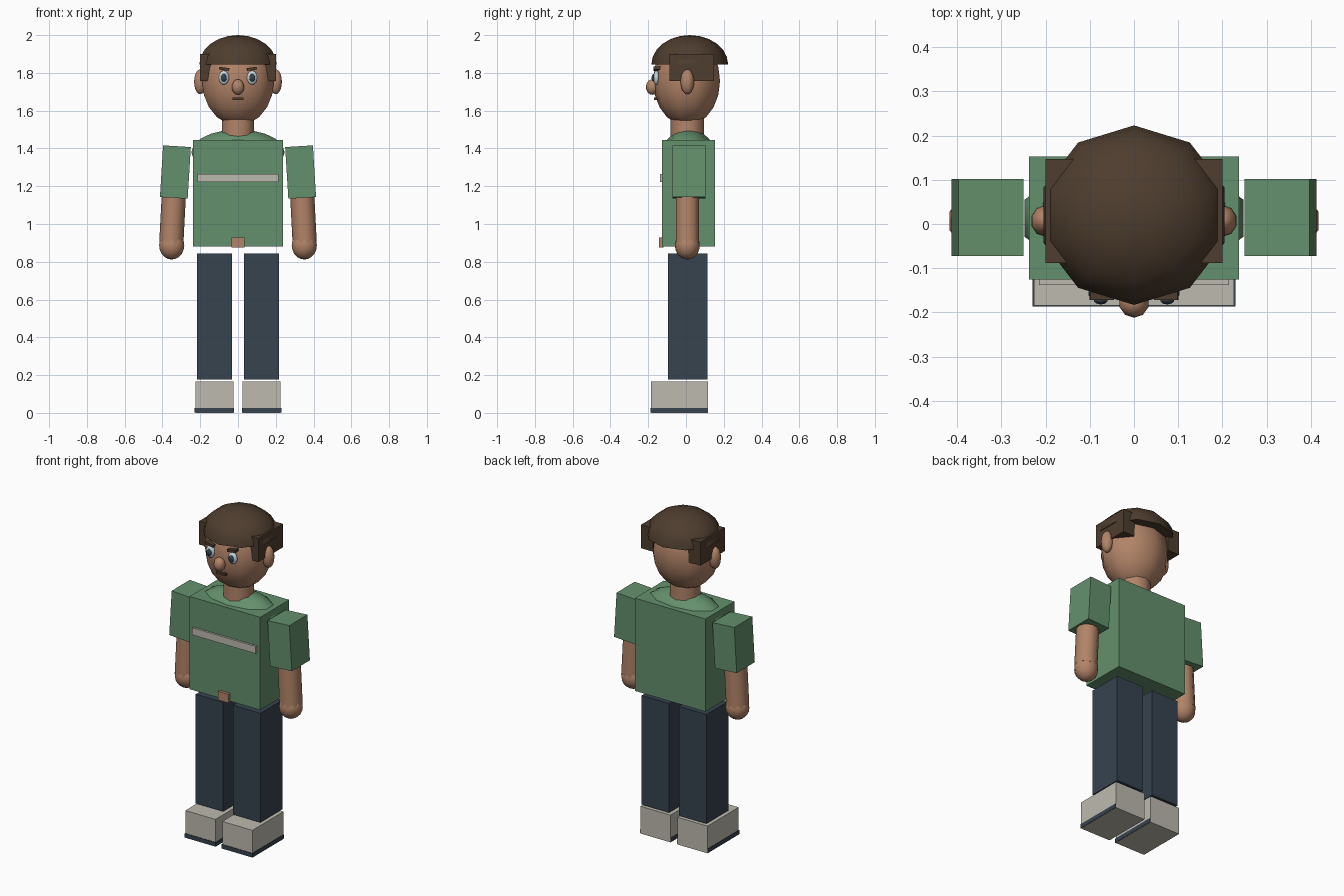
import bpy, bmesh, math
from mathutils import Matrix, Vector

if "Cube" in bpy.data.objects:
    bpy.data.objects.remove(bpy.data.objects["Cube"])


def material(name, rgb):
    m = bpy.data.materials.new(name)
    lin = [((c / 255 + 0.055) / 1.055) ** 2.4 for c in rgb]
    m.diffuse_color = (*lin, 1)
    m.use_nodes = True
    m.node_tree.nodes["Principled BSDF"].inputs["Base Color"].default_value = m.diffuse_color
    return m


SKIN = material("skin", (178, 132, 104))
GREEN = material("shirt green", (100, 144, 108))
NAVY = material("trouser navy", (54, 67, 79))
GREY = material("warm light grey", (190, 186, 175))
HAIR = material("hair brown", (78, 61, 46))
WHITE = material("eye white", (200, 216, 224))


def finish(name, bm, mat, smooth=False):
    bmesh.ops.recalc_face_normals(bm, faces=bm.faces[:])
    me = bpy.data.meshes.new(name)
    for f in bm.faces:
        f.smooth = smooth
    bm.to_mesh(me)
    bm.free()
    me.materials.append(mat)
    ob = bpy.data.objects.new(name, me)
    bpy.context.collection.objects.link(ob)
    return ob


def box(name, lo, hi, mat, tilt=0):
    """Box between two corners, tilted around y through its centre."""
    lo, hi = Vector(lo), Vector(hi)
    bm = bmesh.new()
    bmesh.ops.create_cube(bm, size=1, matrix=Matrix.Translation((lo + hi) / 2)
                          @ Matrix.Rotation(math.radians(tilt), 4, 'Y')
                          @ Matrix.Diagonal((*(hi - lo), 1)))
    return finish(name, bm, mat)


def ball(name, centre, radii, mat, segs=10, rings=10, half=False):
    """Ellipsoid, or its closed upper half."""
    bm = bmesh.new()
    bmesh.ops.create_uvsphere(bm, u_segments=segs, v_segments=rings, radius=1)
    if half:
        cut = bmesh.ops.bisect_plane(bm, geom=bm.verts[:] + bm.edges[:] + bm.faces[:],
                                     plane_co=(0, 0, 0), plane_no=(0, 0, -1),
                                     clear_outer=True, dist=1e-4)
        rim = [e for e in bm.edges if e.is_boundary]
        bmesh.ops.contextual_create(bm, geom=rim)
    bmesh.ops.transform(bm, verts=bm.verts[:], matrix=Matrix.Translation(centre)
                        @ Matrix.Diagonal((*radii, 1)))
    ob = finish(name, bm, mat, True)
    if half:
        for p in ob.data.polygons:
            p.use_smooth = p.normal.z > -0.9
        for e in ob.data.edges:
            if all(abs(ob.data.vertices[v].co.z - centre[2]) < 1e-4 for v in e.vertices):
                e.use_edge_sharp = True
    return ob


def tube(name, a, b, r, mat, segs=10):
    """Capped cylinder from a to b."""
    a, b = Vector(a), Vector(b)
    bm = bmesh.new()
    rot = (b - a).to_track_quat('Z', 'Y').to_matrix().to_4x4()
    bmesh.ops.create_cone(bm, cap_ends=True, segments=segs, radius1=r, radius2=r,
                          depth=(b - a).length,
                          matrix=Matrix.Translation((a + b) / 2) @ rot)
    ob = finish(name, bm, mat)
    for p in ob.data.polygons:
        p.use_smooth = len(p.vertices) == 4
    for e in ob.data.edges:
        d = ob.data.vertices[e.vertices[0]].co - ob.data.vertices[e.vertices[1]].co
        e.use_edge_sharp = d.length < r
    return ob


# Torso, shoulder dome and shirt details
box("torso", (-0.238, -0.126, 0.88), (0.238, 0.153, 1.445), GREEN)
ball("shoulder_dome", (0, 0.013, 1.38), (0.26, 0.136, 0.12), GREEN)
box("chest_stripe", (-0.215, -0.138, 1.222), (0.215, -0.12, 1.266), GREY)
box("belt_buckle", (-0.035, -0.143, 0.875), (0.035, -0.12, 0.928), SKIN)

# Neck, head and hair
tube("neck", (0, 0.007, 1.40), (0, 0.007, 1.60), 0.089, SKIN)
ball("head", (0, 0.003, 1.757), (0.2, 0.177, 0.236), SKIN)
ball("hair_cap", (0, 0.02, 1.845), (0.215, 0.203, 0.155), HAIR, rings=12, half=True)

# Nose and mouth
ball("nose", (0, -0.178, 1.725), (0.034, 0.034, 0.041), SKIN)
box("mouth", (-0.03, -0.17, 1.656), (0.03, -0.14, 1.67), HAIR)

for side, s in (("right", -1), ("left", 1)):
    def sbox(name, lo, hi, mat, tilt=0):
        xs = sorted((s * lo[0], s * hi[0]))
        return box(f"{side}_{name}", (xs[0], *lo[1:]), (xs[1], *hi[1:]), mat, s * tilt)

    def sball(name, c, r, mat):
        return ball(f"{side}_{name}", (s * c[0], *c[1:]), r, mat)

    # Face and side hair
    sball("ear", (0.2, 0.007, 1.753), (0.034, 0.036, 0.066), SKIN)
    sball("eye", (0.075, -0.157, 1.775), (0.029, 0.016, 0.037), WHITE)
    sball("pupil", (0.075, -0.172, 1.774), (0.016, 0.01, 0.02), NAVY)
    sbox("eyebrow", (0.046, -0.172, 1.814), (0.1, -0.135, 1.829), HAIR, tilt=-8)
    sbox("side_hair", (0.12, -0.088, 1.757), (0.2, 0.147, 1.9), HAIR)

    # Arm
    sbox("sleeve", (0.258, -0.072, 1.138), (0.405, 0.102, 1.412), GREEN, tilt=-3.5)
    tube(f"{side}_forearm", (s * 0.332, 0.007, 1.3), (s * 0.353, 0.007, 0.9), 0.064, SKIN)
    sball("hand", (0.351, 0.007, 0.887), (0.07, 0.066, 0.075), SKIN)

    # Leg and shoe
    sbox("leg", (0.033, -0.096, 0.178), (0.218, 0.115, 0.843), NAVY)
    sbox("shoe", (0.023, -0.184, 0), (0.226, 0.116, 0.166), GREY)
    sbox("sole", (0.02, -0.187, 0.002), (0.229, 0.114, 0.027), NAVY)
